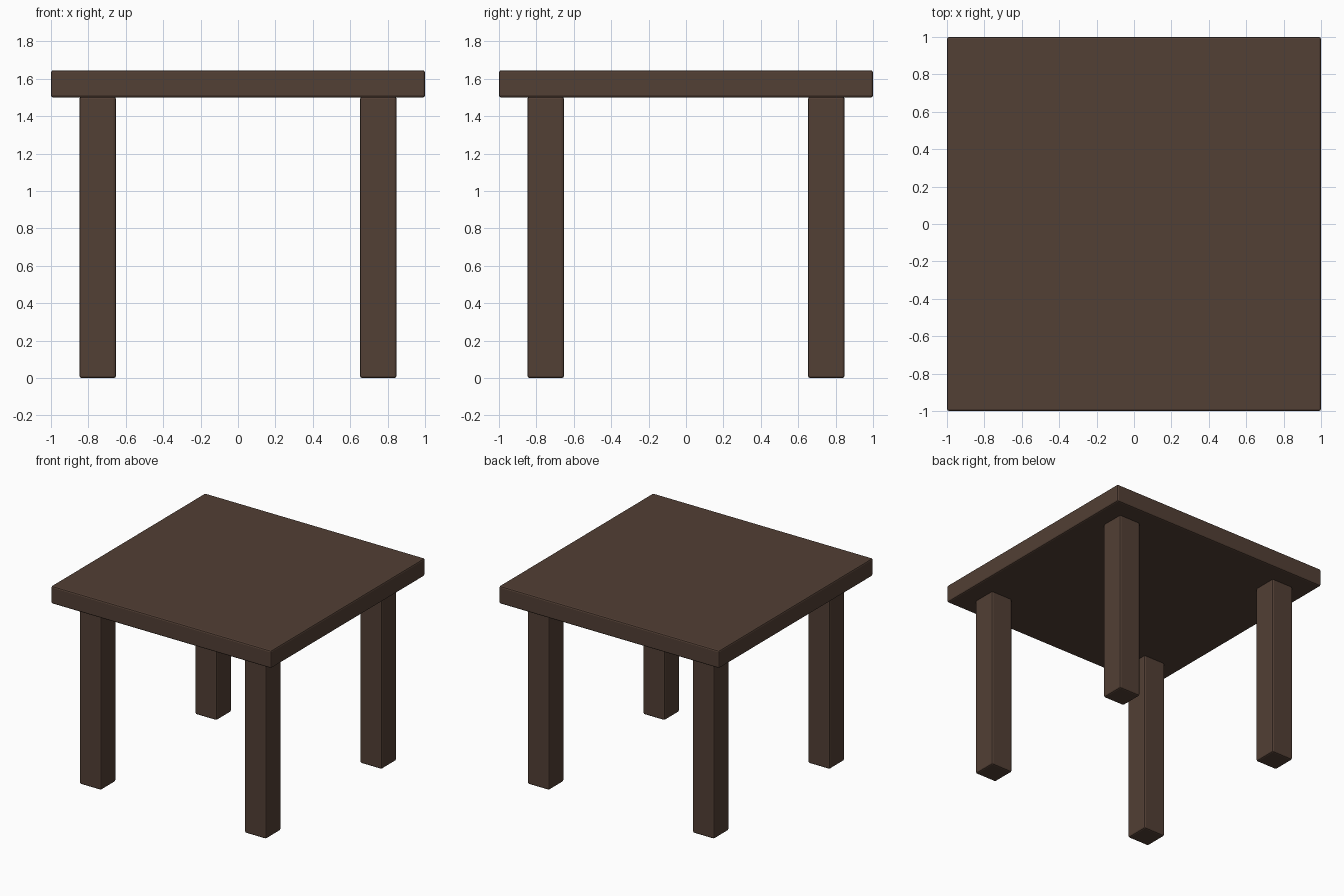
import bpy

if "Cube" in bpy.data.objects:
    bpy.data.objects.remove(bpy.data.objects["Cube"])

wood = bpy.data.materials.new("dark_wood")
wood.diffuse_color = (0.085, 0.05, 0.035, 1)
wood.use_nodes = True
wood.node_tree.nodes["Principled BSDF"].inputs["Base Color"].default_value = wood.diffuse_color


def box(name, center, size, bevel):
    """Box with slightly rounded edges."""
    bpy.ops.mesh.primitive_cube_add(size=1, location=center)
    ob = bpy.context.object
    ob.name = name
    ob.scale = size
    bpy.ops.object.transform_apply(location=False, rotation=False, scale=True)
    mod = ob.modifiers.new("Bevel", 'BEVEL')
    mod.width = bevel
    mod.segments = 2
    ob.data.materials.append(wood)
    return ob


# Square slab top
TOP_Z, LEG_H, LEG_W, LEG_POS = 1.645, 1.505, 0.195, 0.75
box("table_top", (0, 0, (TOP_Z + LEG_H - 0.005) / 2), (2, 2, TOP_Z - LEG_H + 0.005), 0.012)

# Four square legs
for y, depth in ((-LEG_POS, "front"), (LEG_POS, "back")):
    for x, side in ((-LEG_POS, "left"), (LEG_POS, "right")):
        box(f"{depth}_{side}_leg", (x, y, LEG_H / 2), (LEG_W, LEG_W, LEG_H), 0.012)
